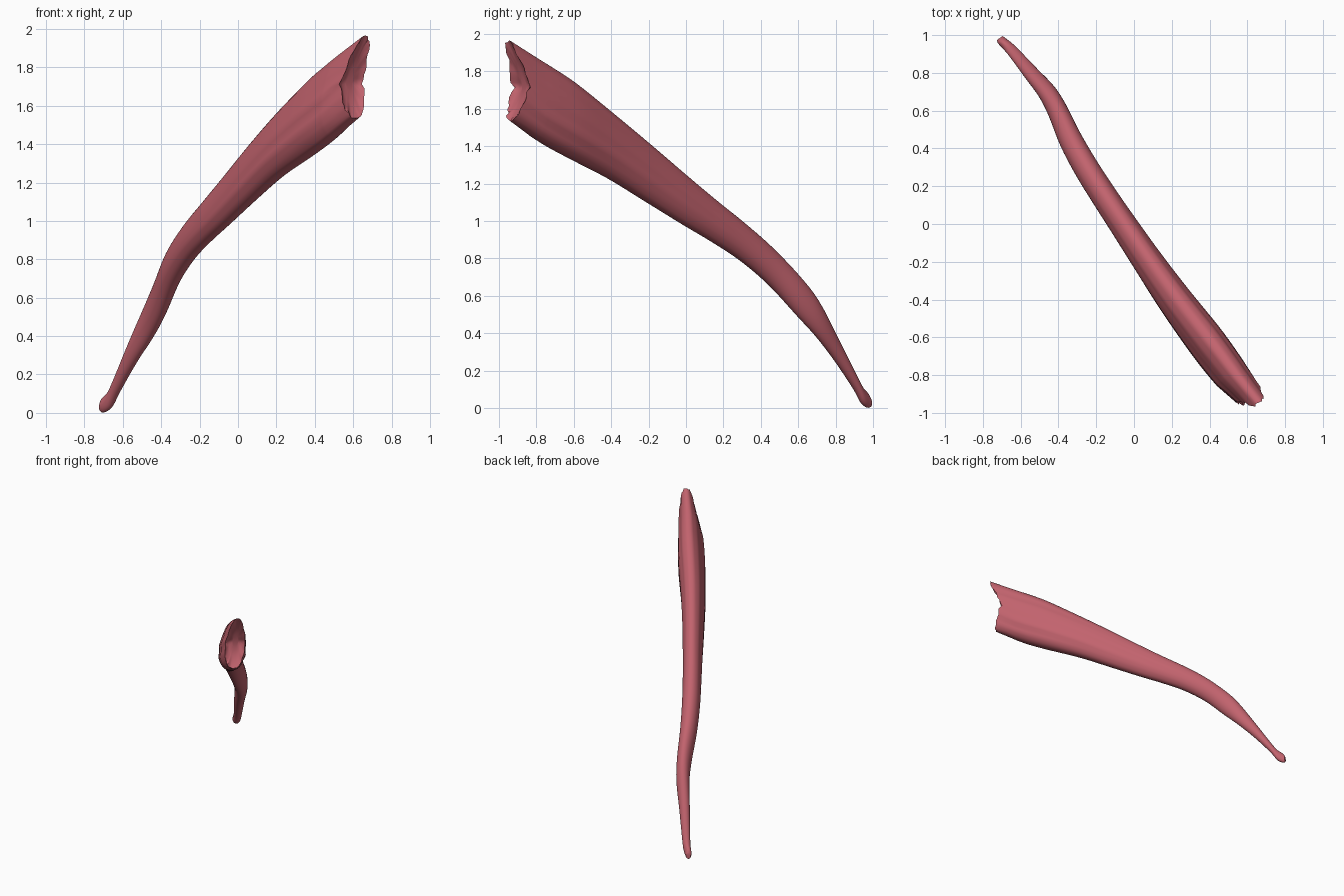
import bpy, bmesh, math, random
from mathutils import Vector

if "Cube" in bpy.data.objects:
    bpy.data.objects.remove(bpy.data.objects["Cube"])

random.seed(4)
SEG = 48      # points around each section
SUB = 4       # steps between stations

# stations along the muscle: y, centre x, top z, bottom z, half width
ST = [
    (0.985, -0.71, 0.05, 0.006, 0.018),
    (0.97, -0.70, 0.08, 0.002, 0.024),
    (0.94, -0.667, 0.115, 0.025, 0.028),
    (0.90, -0.63, 0.19, 0.10, 0.031),
    (0.80, -0.546, 0.39, 0.25, 0.040),
    (0.70, -0.462, 0.58, 0.38, 0.049),
    (0.60, -0.405, 0.71, 0.49, 0.055),
    (0.45, -0.338, 0.865, 0.655, 0.063),
    (0.30, -0.255, 0.995, 0.785, 0.067),
    (0.15, -0.16, 1.115, 0.885, 0.069),
    (0.00, -0.06, 1.24, 0.975, 0.072),
    (-0.20, 0.075, 1.41, 1.10, 0.079),
    (-0.40, 0.217, 1.575, 1.225, 0.089),
    (-0.60, 0.37, 1.735, 1.33, 0.098),
    (-0.72, 0.46, 1.815, 1.395, 0.096),
    (-0.80, 0.52, 1.865, 1.445, 0.091),
]
AXIS = Vector((0.572, -0.82, 0))     # horizontal run of the muscle
SIDE = Vector((0.82, 0.572, 0))


def catmull(p0, p1, p2, p3, t):
    return [0.5 * (2 * b + (c - a) * t + (2 * a - 5 * b + 4 * c - d) * t * t
                   + (3 * b - a - 3 * c + d) * t ** 3)
            for a, b, c, d in zip(p0, p1, p2, p3)]


def section(st, scale=1.0):
    """Blunt pear-shaped ring with shallow fibre ridges."""
    y, x, zt, zb, w = st
    zc, h = (zt + zb) / 2, (zt - zb) / 2
    big = min(1, max(0, (0.5 - y) / 1.2))     # 0 at tendon, 1 at wide end
    pts = []
    for i in range(SEG):
        a = 2 * math.pi * i / SEG
        c, s = math.cos(a), math.sin(a)
        ridge = 1 + 0.03 * big * math.sin(9 * a + 1.5 * y) \
            + 0.025 * big * math.sin(14 * a - 2 * y)
        u = math.copysign(abs(c) ** (1 - 0.15 * big), c) * w * (1 - 0.2 * big * s) * ridge
        u += 0.018 * big * s                  # slight lean
        pts.append(Vector((x, y, zc)) + SIDE * u * scale + Vector((0, 0, s * h * scale)))
    return pts


rings = []
for k in range(len(ST) - 1):
    p = [ST[min(max(k + o, 0), len(ST) - 1)] for o in (-1, 0, 1, 2)]
    rings += [section(catmull(*p, j / SUB)) for j in range(SUB)]
rings.append(section(ST[-1]))

# ragged, notched wide end: lips at top and bottom, set back in the middle
END = (-0.925, 0.625, 1.945, 1.535, 0.072)
jag = [random.uniform(-0.012, 0.012) for _ in range(SEG)]


def end_ring(scale, sink, rough):
    out = []
    for i, q in enumerate(section(END, scale)):
        s = math.sin(2 * math.pi * i / SEG) * scale
        push = 0.045 * max(0, s) ** 3 - 0.055 * (1 - min(1, abs(s + 0.12))) ** 1.5
        push += jag[i] * rough - sink
        out.append(q + (AXIS + Vector((0, 0, 0.55 * max(0, s)))) * push)
    return out


last = rings[-1]
rim = end_ring(1.0, 0, 1)
rings.append([a.lerp(b, 0.5) for a, b in zip(last, end_ring(1.0, 0, 0))])
rings += [rim, end_ring(0.85, 0.015, 0.2), end_ring(0.6, 0.025, 0), end_ring(0.3, 0.025, 0)]

# skin the rings
bm = bmesh.new()
vr = [[bm.verts.new(q) for q in r] for r in rings]
for r0, r1 in zip(vr, vr[1:]):
    for i in range(SEG):
        j = (i + 1) % SEG
        bm.faces.new((r0[i], r0[j], r1[j], r1[i]))
bm.faces.new(vr[0])
bm.faces.new(vr[-1])
bmesh.ops.recalc_face_normals(bm, faces=bm.faces)

me = bpy.data.meshes.new("muscle")
bm.to_mesh(me)
bm.free()
ob = bpy.data.objects.new("muscle", me)
bpy.context.collection.objects.link(ob)

mat = bpy.data.materials.new("muscle red")
mat.diffuse_color = (0.54, 0.125, 0.155, 1)
mat.use_nodes = True
mat.node_tree.nodes["Principled BSDF"].inputs["Base Color"].default_value = mat.diffuse_color
me.materials.append(mat)

bpy.context.view_layer.objects.active = ob
ob.select_set(True)
bpy.ops.object.shade_smooth_by_angle(angle=math.radians(50))
